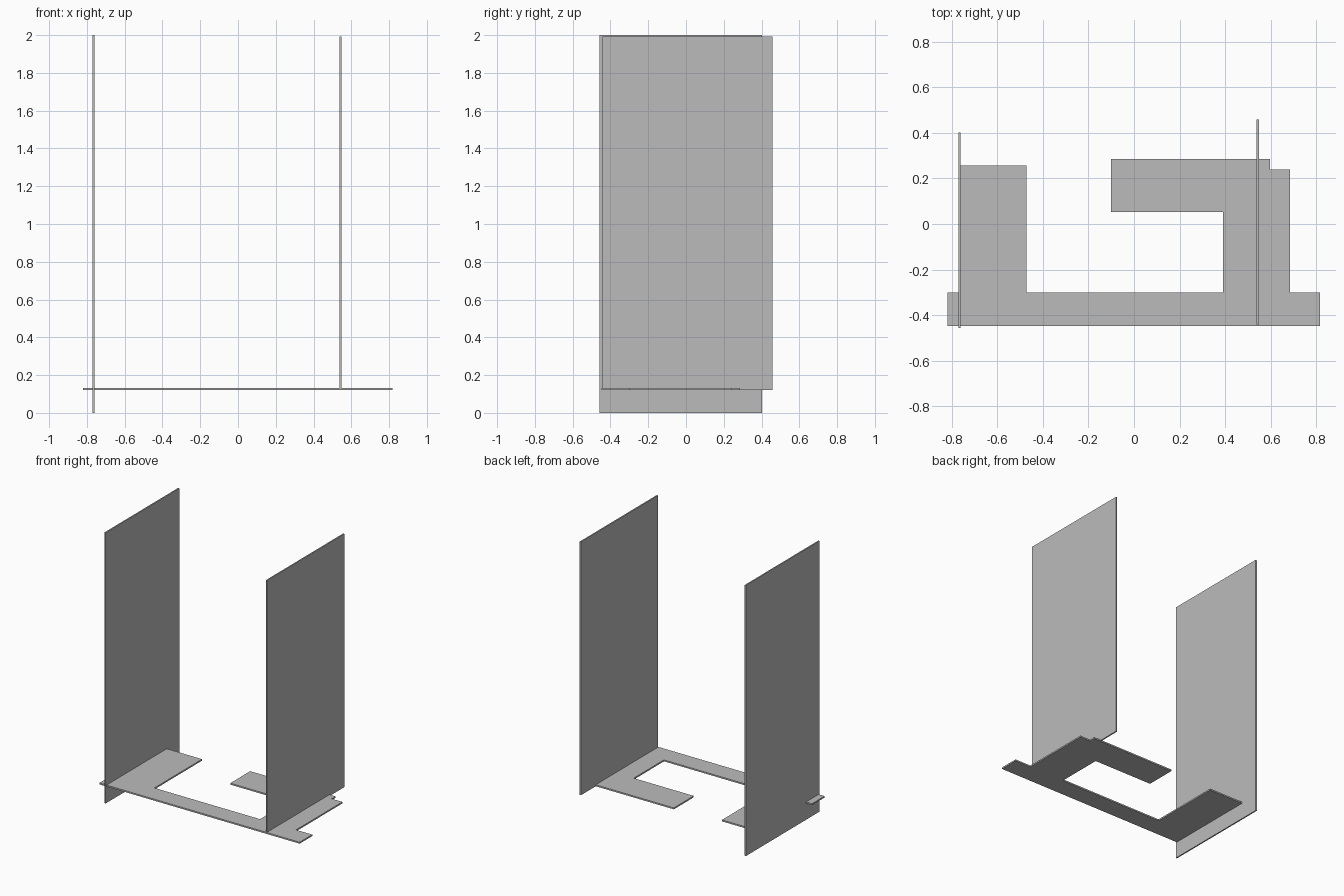
import bpy
import bmesh

cube = bpy.data.objects.get("Cube")
if cube:
    bpy.data.objects.remove(cube, do_unlink=True)

# Single grey finish
grey = bpy.data.materials.new("plain grey")
grey.use_nodes = True
grey.diffuse_color = (0.5, 0.5, 0.5, 1)
grey.node_tree.nodes["Principled BSDF"].inputs["Base Color"].default_value = (0.5, 0.5, 0.5, 1)


def slab(name, outline, bottom, top):
    """Extrude a flat outline upward into a solid slab."""
    bm = bmesh.new()
    face = bm.faces.new([bm.verts.new((x, y, bottom)) for x, y in outline])
    result = bmesh.ops.extrude_face_region(bm, geom=[face], use_keep_orig=True)
    raised = [g for g in result["geom"] if isinstance(g, bmesh.types.BMVert)]
    bmesh.ops.translate(bm, verts=raised, vec=(0, 0, top - bottom))
    bmesh.ops.recalc_face_normals(bm, faces=bm.faces)
    mesh = bpy.data.meshes.new(name)
    bm.to_mesh(mesh)
    bm.free()
    mesh.materials.append(grey)
    obj = bpy.data.objects.new(name, mesh)
    bpy.context.collection.objects.link(obj)
    return obj


def panel(name, x, front, back, bottom, top, thickness=0.01):
    """Thin upright wall centred on x."""
    h = thickness / 2
    return slab(name, [(x - h, front), (x + h, front), (x + h, back), (x - h, back)], bottom, top)


# Floor plate: front strip with a plain right arm and a hooked left arm
slab("floor_plate", [
    (-0.82, -0.447), (0.817, -0.447), (0.817, -0.30), (0.685, -0.30),
    (0.685, 0.24), (0.598, 0.24), (0.598, 0.285), (-0.10, 0.285),
    (-0.10, 0.053), (0.39, 0.053), (0.39, -0.30), (-0.473, -0.30),
    (-0.473, 0.256), (-0.768, 0.256), (-0.768, -0.30), (-0.82, -0.30),
], 0.121, 0.132)

# Upright side walls
panel("right_wall", -0.766, -0.457, 0.402, 0, 2)
panel("left_wall", 0.543, -0.442, 0.459, 0.121, 1.992)
